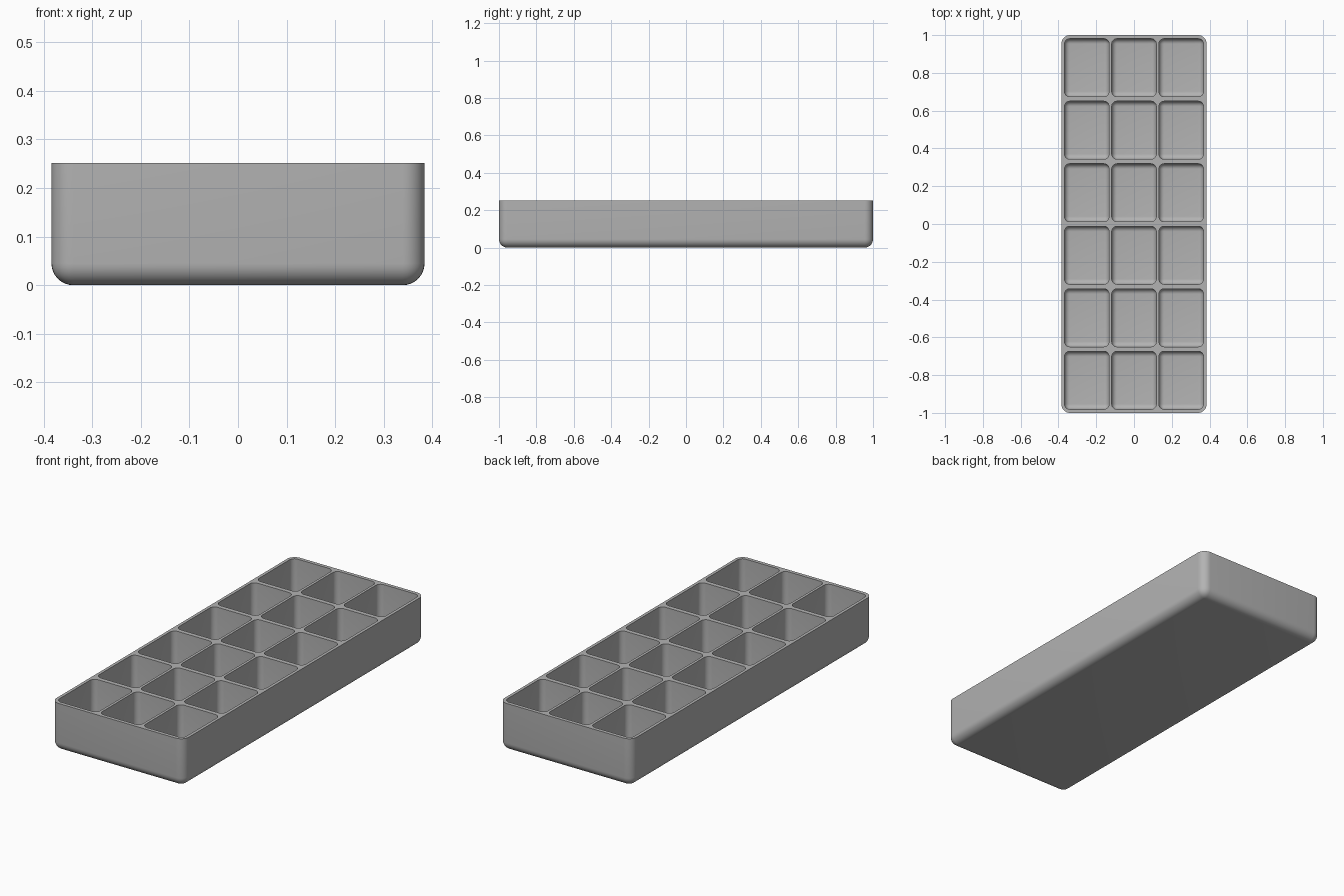
import bpy, bmesh, math
from mathutils import Matrix, Vector

old = bpy.data.objects.get("Cube")
if old:
    bpy.data.objects.remove(old, do_unlink=True)

WIDTH, LENGTH, HEIGHT = 0.768, 2.0, 0.252
WALL = 0.016
COLUMNS, ROWS = 3, 6
PITCH_X, PITCH_Y = 0.25, 0.331
CELL_X, CELL_Y = 0.236, 0.307

grey = bpy.data.materials.new("Plain grey")
grey.use_nodes = True
colour = (0.45, 0.45, 0.45, 1)
grey.diffuse_color = colour
grey.node_tree.nodes["Principled BSDF"].inputs["Base Color"].default_value = colour


def add_tub(bm, x, y, sx, sy, z0, z1, radius):
    """Box with rounded upright and bottom edges and a sharp flat top."""
    matrix = Matrix.Translation((x, y, (z0 + z1) / 2)) @ Matrix.Diagonal((sx, sy, z1 - z0, 1))
    verts = bmesh.ops.create_cube(bm, size=1, matrix=matrix)["verts"]
    edges = {e for v in verts for e in v.link_edges}
    rounded = [e for e in edges if min(v.co.z for v in e.verts) < z0 + 0.001]
    bmesh.ops.bevel(bm, geom=rounded, offset=radius, segments=8, profile=0.5,
                    affect='EDGES', clamp_overlap=True)


def make_object(name, bm):
    bmesh.ops.recalc_face_normals(bm, faces=bm.faces)
    mesh = bpy.data.meshes.new(name)
    bm.to_mesh(mesh)
    bm.free()
    mesh.materials.append(grey)
    obj = bpy.data.objects.new(name, mesh)
    bpy.context.collection.objects.link(obj)
    return obj


# Outer body
bm = bmesh.new()
add_tub(bm, 0, 0, WIDTH, LENGTH, 0, HEIGHT, 0.045)
tray = make_object("compartment_tray", bm)

# Grid of compartments, cut out of the body
bm = bmesh.new()
for i in range(COLUMNS):
    for j in range(ROWS):
        add_tub(bm, (i - (COLUMNS - 1) / 2) * PITCH_X, (j - (ROWS - 1) / 2) * PITCH_Y,
                CELL_X, CELL_Y, WALL, HEIGHT + 0.1, 0.028)
cutter = make_object("compartment_cutter", bm)
cutter.hide_render = True

cut = tray.modifiers.new("Compartments", 'BOOLEAN')
cut.operation = 'DIFFERENCE'
cut.solver = 'EXACT'
cut.object = cutter
bpy.ops.object.select_all(action='DESELECT')
tray.select_set(True)
bpy.context.view_layer.objects.active = tray
bpy.ops.object.modifier_apply(modifier=cut.name)
bpy.data.objects.remove(cutter, do_unlink=True)

# Smooth fillets, crisp rim
bpy.ops.object.shade_smooth_by_angle(angle=math.radians(35))
